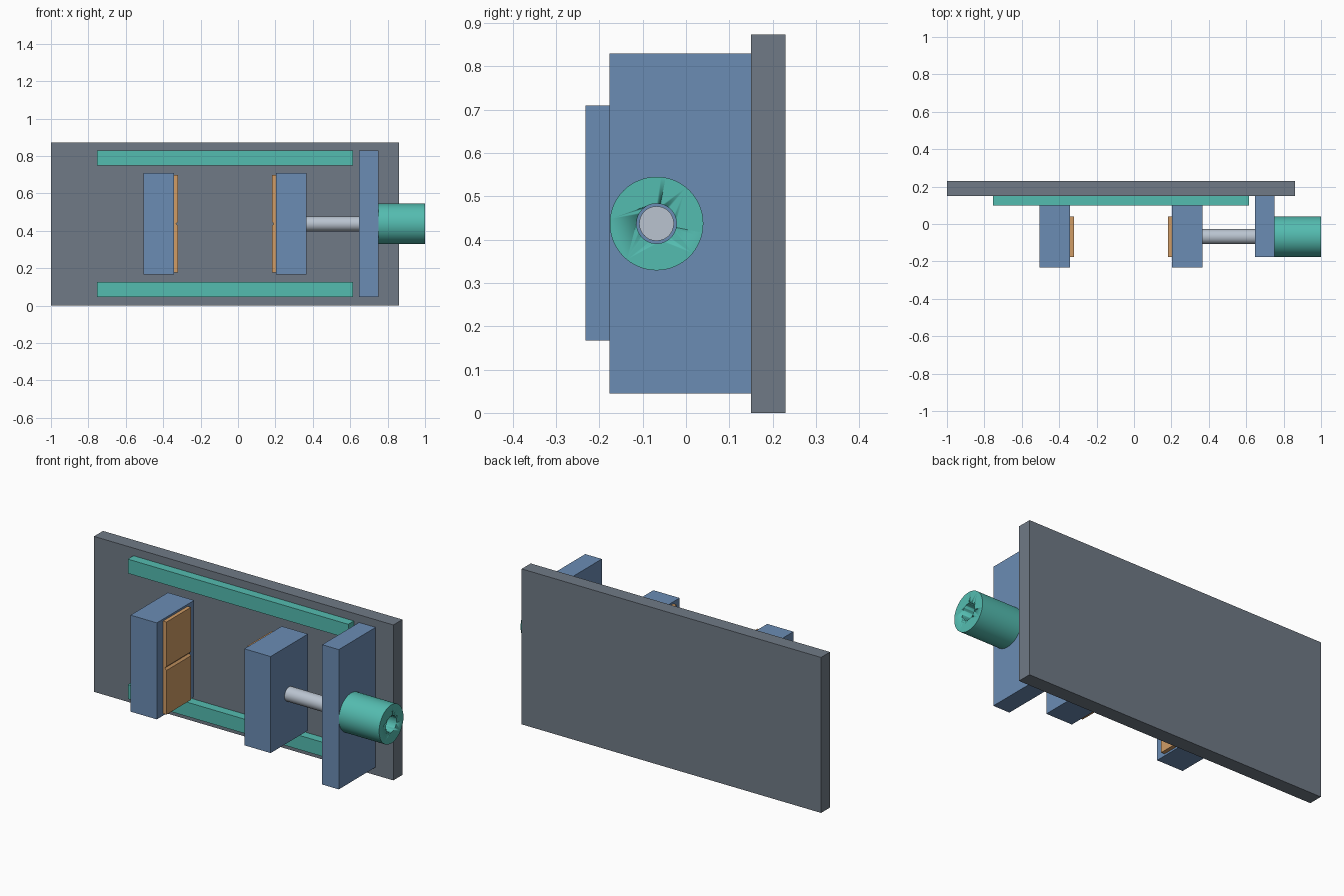
import bpy, math

if "Cube" in bpy.data.objects:
    bpy.data.objects.remove(bpy.data.objects["Cube"])


def material(name, rgb):
    m = bpy.data.materials.new(name)
    lin = [((c / 255 + 0.055) / 1.055) ** 2.4 for c in rgb]
    m.diffuse_color = (*lin, 1)
    m.use_nodes = True
    m.node_tree.nodes["Principled BSDF"].inputs["Base Color"].default_value = m.diffuse_color
    return m


GREY = material("slate_grey", (112, 122, 134))
BLUE = material("steel_blue", (107, 140, 180))
TEAL = material("teal", (84, 188, 176))
SILVER = material("silver", (186, 196, 208))
TAN = material("tan", (208, 156, 102))

AY, AZ = -0.068, 0.437  # screw axis


def prism(name, profile, y0, y1, mat):
    """Extrude an x-z profile from y0 to y1."""
    n = len(profile)
    verts = [(x, y, z) for y in (y0, y1) for x, z in profile]
    faces = [tuple(range(n)), tuple(range(2 * n - 1, n - 1, -1))]
    faces += [(i, i + n, (i + 1) % n + n, (i + 1) % n) for i in range(n)]
    mesh = bpy.data.meshes.new(name)
    mesh.from_pydata(verts, [], faces)
    mesh.materials.append(mat)
    obj = bpy.data.objects.new(name, mesh)
    bpy.context.collection.objects.link(obj)
    return obj


def box(name, x, y, z, mat):
    return prism(name, [(x[0], z[0]), (x[1], z[0]), (x[1], z[1]), (x[0], z[1])], *y, mat)


def rod(name, x0, x1, r, mat):
    bpy.ops.mesh.primitive_cylinder_add(
        vertices=64, radius=r, depth=x1 - x0,
        location=((x0 + x1) / 2, AY, AZ), rotation=(0, math.pi / 2, 0))
    obj = bpy.context.object
    obj.name = name
    obj.data.materials.append(mat)
    bpy.ops.object.shade_smooth_by_angle(angle=math.radians(30))
    return obj


# Back plate and its two guide rails
box("back_plate", (-1, 0.86), (0.15, 0.23), (0, 0.873), GREY)
for label, z in (("lower", 0.045), ("upper", 0.75)):
    box(label + "_rail", (-0.755, 0.615), (0.10, 0.15), (z, z + 0.08), TEAL)

# Jaws
box("fixed_jaw", (-0.505, -0.342), (-0.232, 0.10), (0.167, 0.709), BLUE)
box("moving_jaw", (0.202, 0.365), (-0.232, 0.10), (0.167, 0.709), BLUE)

# Jaw pads, each with a small V groove across the gripping face
for label, x, s in (("fixed", -0.342, 1), ("moving", 0.202, -1)):
    f, g = x + s * 0.021, x + s * 0.011
    pts = [(x, 0.178), (f, 0.178), (f, AZ - 0.011), (g, AZ),
           (f, AZ + 0.011), (f, 0.698), (x, 0.698)]
    prism(label + "_jaw_pad", pts if s > 0 else pts[::-1], -0.176, 0.041, TAN)

# End bracket, bored collar and lead screw
bracket = box("end_bracket", (0.647, 0.75), (-0.177, 0.15), (0.045, 0.83), BLUE)
collar = rod("bored_collar", 0.75, 1.0, 0.108, TEAL)
rod("lead_screw", 0.365, 0.75, 0.040, SILVER)

# Bores through bracket and collar
for part, mat in ((bracket, BLUE), (collar, TEAL)):
    cutter = rod("bore_cutter", 0.5, 1.1, 0.046, mat)
    mod = part.modifiers.new("bore", "BOOLEAN")
    mod.object = cutter
    mod.solver = "EXACT"
    bpy.context.view_layer.objects.active = part
    bpy.ops.object.modifier_apply(modifier=mod.name)
    bpy.data.objects.remove(cutter)
